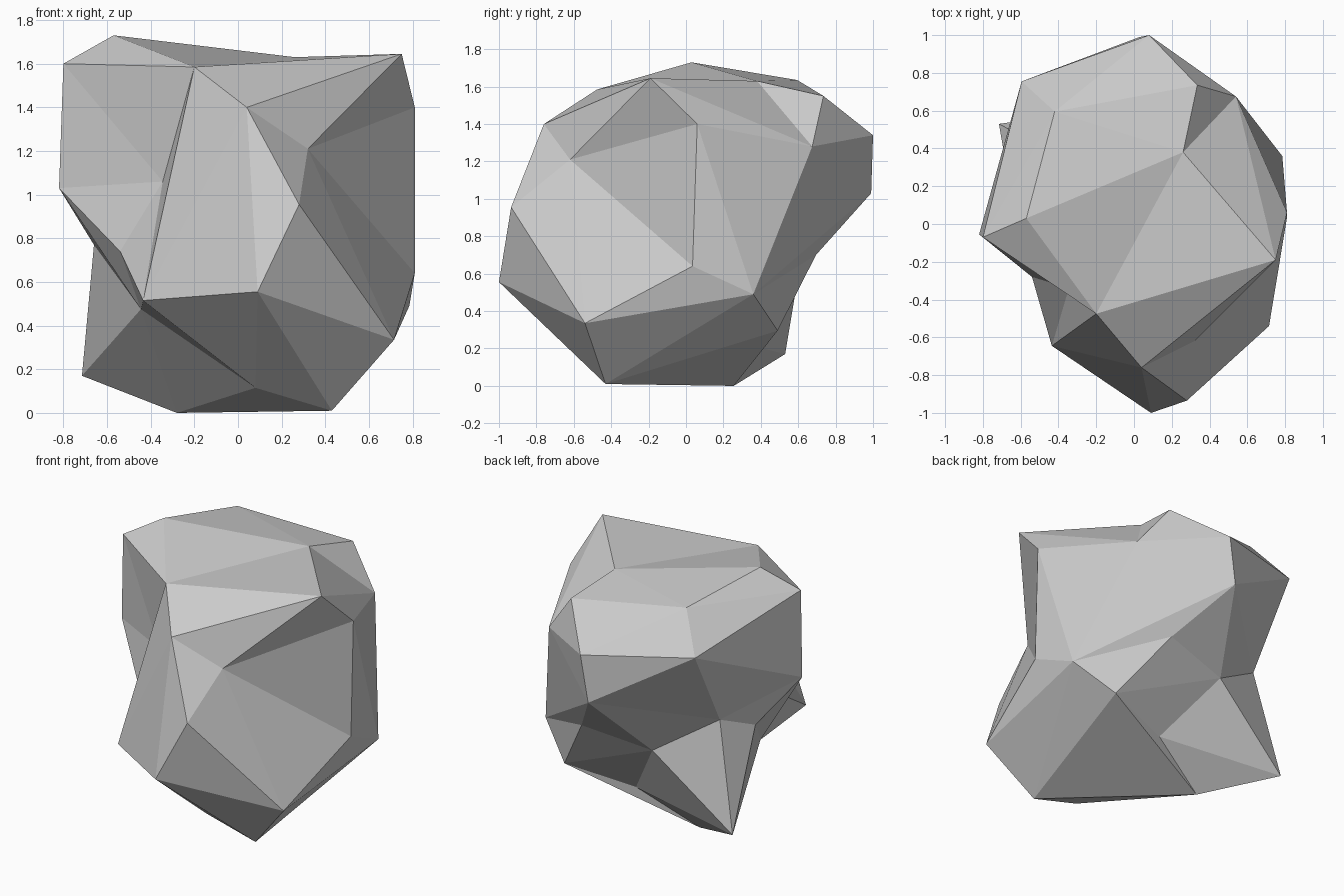
import bpy, bmesh, random
from mathutils import Vector

if "Cube" in bpy.data.objects:
    bpy.data.objects.remove(bpy.data.objects["Cube"])

random.seed(1)

# Corner points of the boulder
CORNERS = [
    (-.57, .03, 1.73), (-.80, -.07, 1.60), (-.20, -.475, 1.585), (.26, .38, 1.63),
    (.75, -.19, 1.645), (.04, -.76, 1.40), (.81, .06, 1.40), (.32, -.62, 1.21),
    (.28, -.935, .955), (-.82, -.055, 1.03), (-.345, -.34, 1.06), (-.54, -.28, .74),
    (-.435, -.645, .515), (-.445, -.15, .475), (.09, -1, .555), (.715, -.54, .335),
    (.81, .035, .64), (.785, .36, .49), (-.715, .53, .17), (-.28, .255, 0),
    (.43, -.43, .01), (.08, -.45, .115), (-.42, .595, 1.635), (.335, .735, 1.55),
    (.54, .675, 1.28), (.08, 1, 1.34), (-.595, .755, 1.405), (.03, .99, 1.03),
    (.555, .49, .295), (.285, .695, .70), (-.565, .45, .87), (-.175, .605, .62),
    (.11, .37, .21), (-.66, .21, .77)]

# Crease lines around the hollows, as runs of corner numbers
CREASES = [(5, 7, 4, 3, 24, 4), (6, 7, 16), (7, 8), (3, 2, 10, 1),
           (9, 10, 12, 13, 9, 30, 27, 31, 30, 18, 33, 30), (10, 11, 13),
           (11, 12, 21, 13, 33), (13, 19, 32, 18, 31, 32, 28, 29, 31), (29, 27)]

CENTRE = Vector((0, 0, .85))
DIRS = [(Vector(c) - CENTRE).normalized() for c in CORNERS]


def det(a, b, c):
    return DIRS[a].cross(DIRS[b]).dot(DIRS[c])


def crosses(a, b, c, d):
    """True when the arcs a-b and c-d cross, seen from the centre."""
    if len({a, b, c, d}) < 4:
        return False
    same_side = (DIRS[a] + DIRS[b]).dot(DIRS[c] + DIRS[d]) > 0
    return (same_side and det(a, b, c) * det(a, b, d) < -1e-9
            and det(c, d, a) * det(c, d, b) < -1e-9)


def ends(e):
    return e.verts[0].index, e.verts[1].index


def opposite(e):
    return [l.link_loop_next.link_loop_next.vert for l in e.link_loops]


def can_flip(e):
    if len(e.link_loops) != 2:
        return False
    a, b = opposite(e)
    return bm.edges.get((a, b)) is None and crosses(a.index, b.index, *ends(e))


def is_concave(e):
    l = e.link_loops[0]
    p, q, r = (l.vert.co, l.link_loop_next.vert.co, l.link_loop_prev.vert.co)
    n = (q - p).cross(r - p).normalized()
    return n.dot(opposite(e)[1].co - p) > .004


# Closed skin: wrap the corner directions, then move them out to their places
bm = bmesh.new()
verts = [bm.verts.new(d) for d in DIRS]
bmesh.ops.convex_hull(bm, input=verts)
bmesh.ops.triangulate(bm, faces=bm.faces[:])
bmesh.ops.recalc_face_normals(bm, faces=bm.faces[:])
for i, v in enumerate(verts):
    v.index = i
    v.co = Vector(CORNERS[i])

# Turn edges so that every crease line is present
locked = set()
for run in CREASES:
    for a, b in zip(run, run[1:]):
        for _ in range(200):
            if bm.edges.get((verts[a], verts[b])):
                break
            options = [e for e in bm.edges if frozenset(ends(e)) not in locked
                       and crosses(a, b, *ends(e)) and can_flip(e)]
            if not options:
                break
            bmesh.utils.edge_rotate(random.choice(options), True)
        locked.add(frozenset((a, b)))

# Turn the remaining hollow edges outward
for _ in range(300):
    e = next((e for e in bm.edges if frozenset(ends(e)) not in locked
              and can_flip(e) and is_concave(e)), None)
    if e is None or bmesh.utils.edge_rotate(e, True) is None:
        break

bmesh.ops.recalc_face_normals(bm, faces=bm.faces[:])
mesh = bpy.data.meshes.new("boulder")
bm.to_mesh(mesh)
bm.free()
boulder = bpy.data.objects.new("boulder", mesh)
bpy.context.collection.objects.link(boulder)
